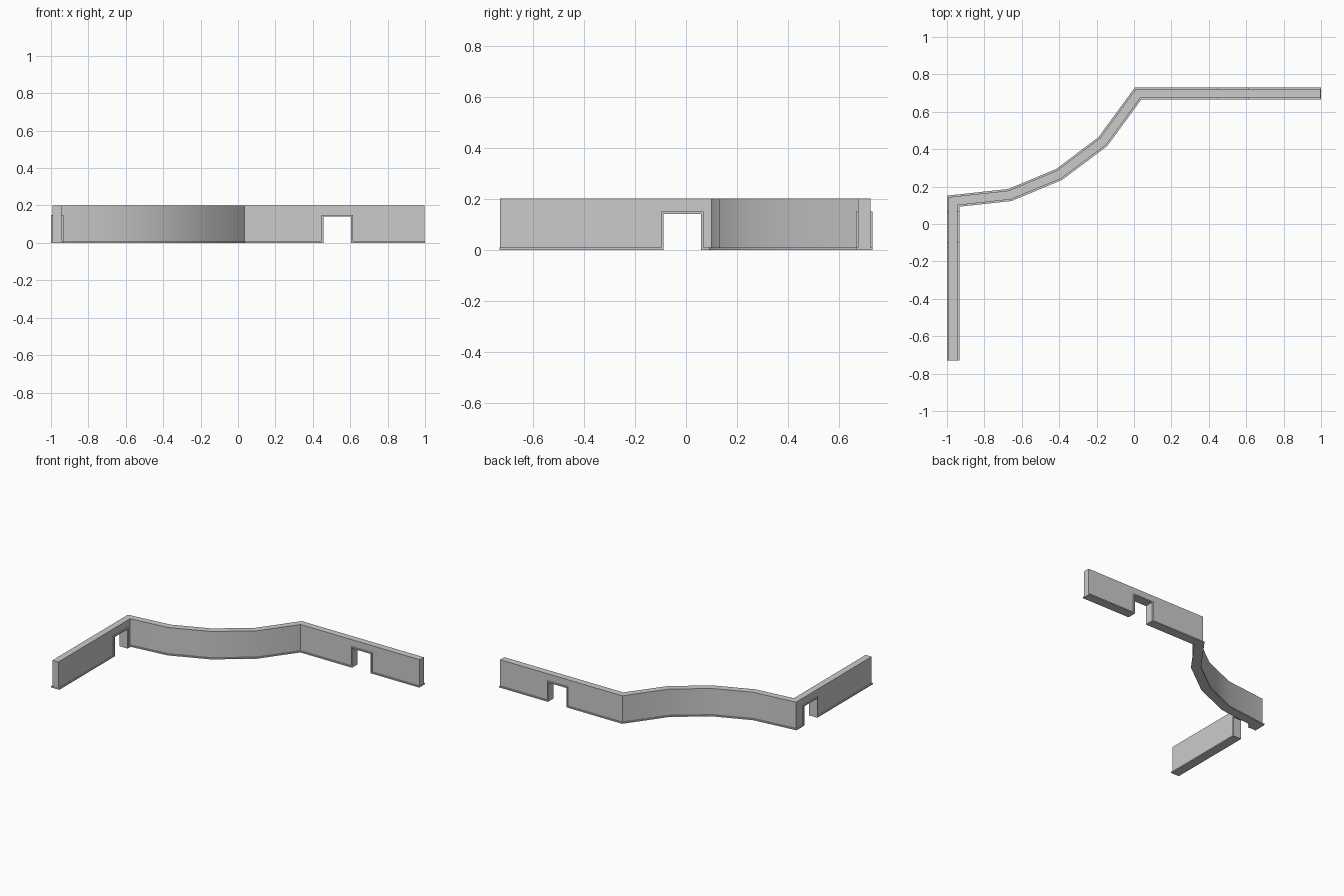
import bpy
import bmesh
import math
from mathutils import Vector

if "Cube" in bpy.data.objects:
    bpy.data.objects.remove(bpy.data.objects["Cube"], do_unlink=True)


def make_material(name, colour):
    mat = bpy.data.materials.new(name)
    mat.use_nodes = True
    mat.diffuse_color = colour
    mat.node_tree.nodes["Principled BSDF"].inputs["Base Color"].default_value = colour
    return mat


GREY = make_material("plaster grey", (0.6, 0.6, 0.6, 1))

WALL_HALF, TRIM_HALF = 0.024, 0.033
WALL_TOP, DOOR_TOP, TRIM = 0.2, 0.15, 0.009
SIDE_X, BACK_Y = -0.967, 0.698
SIDE_DOOR = (-0.098, 0.068)     # along y
BACK_DOOR = (0.447, 0.614)      # along x

# Centre line of the wall: straight side, bowed middle, straight back
START, END = (SIDE_X, -0.731), (1.0, BACK_Y)
BEND = [(SIDE_X, 0.122), (-0.664, 0.155), (-0.4, 0.265), (-0.166, 0.441), (0.022, BACK_Y)]


def finish(name, bm):
    bmesh.ops.recalc_face_normals(bm, faces=bm.faces)
    mesh = bpy.data.meshes.new(name)
    bm.to_mesh(mesh)
    bm.free()
    mesh.materials.append(GREY)
    obj = bpy.data.objects.new(name, mesh)
    bpy.context.collection.objects.link(obj)
    return obj


def sweep(name, path, half, z0, z1):
    """Rectangular section swept along a flat path with mitred corners."""
    pts = [Vector(p) for p in path]
    dirs = [(b - a).normalized() for a, b in zip(pts, pts[1:])]
    normals = [Vector((-d.y, d.x)) for d in dirs]
    bm = bmesh.new()
    rings = []
    for i, p in enumerate(pts):
        n0, n1 = normals[max(i - 1, 0)], normals[min(i, len(dirs) - 1)]
        offset = (n0 + n1) / (1 + n0.dot(n1)) * half
        corners = [(p + offset, z0), (p - offset, z0), (p - offset, z1), (p + offset, z1)]
        rings.append([bm.verts.new((c.x, c.y, z)) for c, z in corners])
    for a, b in zip(rings, rings[1:]):
        for k in range(4):
            j = (k + 1) % 4
            bm.faces.new((a[k], a[j], b[j], b[k]))
    bm.faces.new(rings[0])
    bm.faces.new(rings[-1])
    return finish(name, bm)


def door_path(axis, a, b):
    if axis == "y":
        return [(SIDE_X, a), (SIDE_X, b)]
    return [(a, BACK_Y), (b, BACK_Y)]


def smooth(obj):
    bpy.ops.object.select_all(action="DESELECT")
    obj.select_set(True)
    bpy.context.view_layer.objects.active = obj
    bpy.ops.object.shade_smooth_by_angle(angle=math.radians(30))


# Wall with two doorways cut through it
wall = sweep("wall", [(SIDE_X, -0.729)] + BEND + [(0.998, BACK_Y)], WALL_HALF, 0.003, WALL_TOP)
bpy.context.view_layer.objects.active = wall
for axis, span in (("y", SIDE_DOOR), ("x", BACK_DOOR)):
    cutter = sweep("door_cutter", door_path(axis, *span), 0.06, -0.1, DOOR_TOP)
    cutter.hide_render = True
    mod = wall.modifiers.new("doorway", "BOOLEAN")
    mod.operation = "DIFFERENCE"
    mod.solver = "EXACT"
    mod.object = cutter
    bpy.ops.object.modifier_apply(modifier=mod.name)
    bpy.data.objects.remove(cutter, do_unlink=True)
smooth(wall)

# Skirting runs between the doorways
runs = {
    "side_skirting": [START, (SIDE_X, SIDE_DOOR[0])],
    "bowed_skirting": [(SIDE_X, SIDE_DOOR[1])] + BEND + [(BACK_DOOR[0], BACK_Y)],
    "back_skirting": [(BACK_DOOR[1], BACK_Y), END],
}
for name, path in runs.items():
    smooth(sweep(name, path, TRIM_HALF, 0, TRIM))

# Thin door linings, standing slightly proud of the wall
for label, axis, (a, b) in (("side", "y", SIDE_DOOR), ("back", "x", BACK_DOOR)):
    sweep(label + "_door_jamb_near", door_path(axis, a, a + TRIM), TRIM_HALF, 0, DOOR_TOP)
    sweep(label + "_door_jamb_far", door_path(axis, b - TRIM, b), TRIM_HALF, 0, DOOR_TOP)
    sweep(label + "_door_header", door_path(axis, a + TRIM, b - TRIM), TRIM_HALF,
          DOOR_TOP - TRIM, DOOR_TOP)
